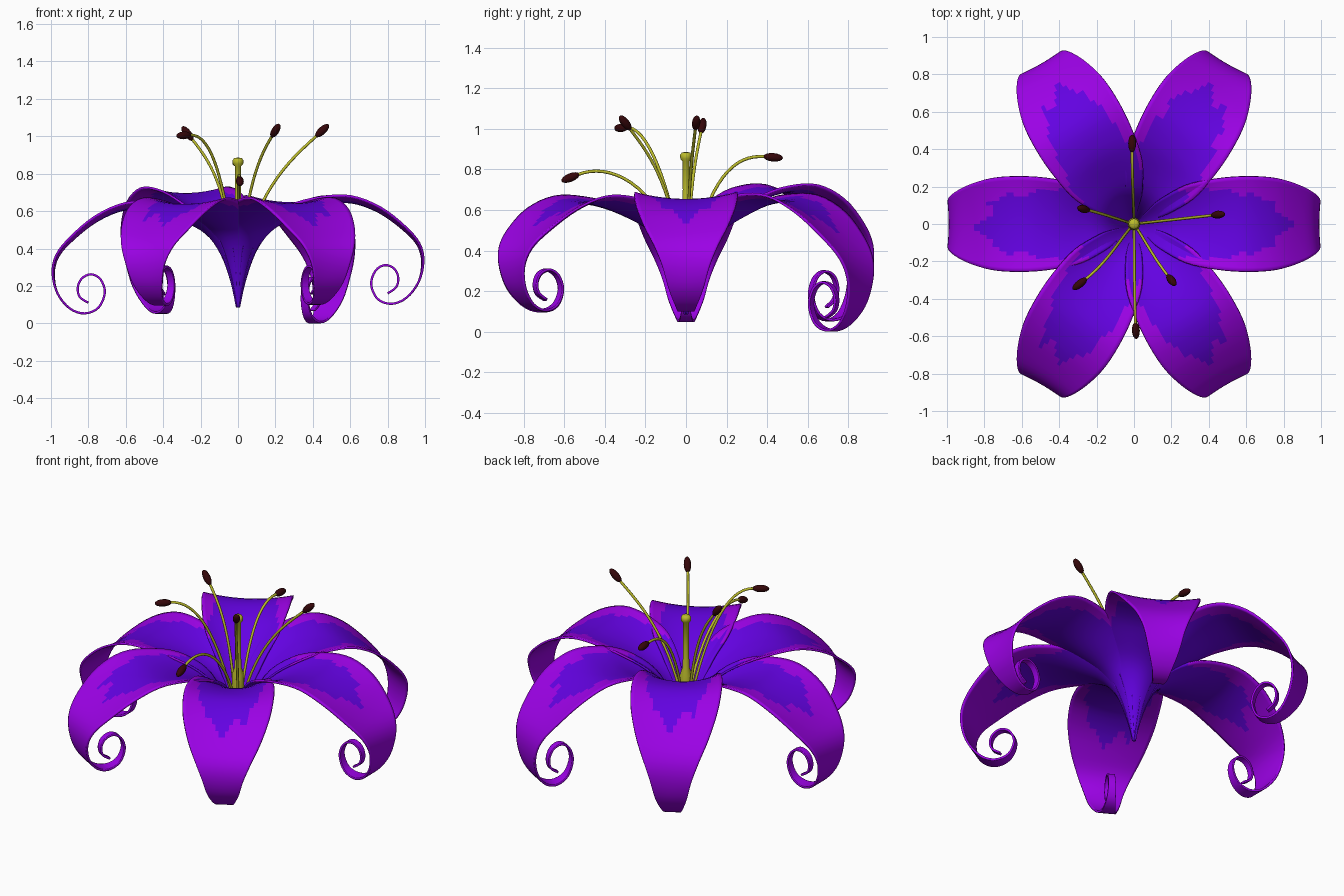
import bpy, bmesh, math, random
from mathutils import Vector, Matrix

if "Cube" in bpy.data.objects:
    bpy.data.objects.remove(bpy.data.objects["Cube"])

random.seed(4)

def material(name, rgb):
    m = bpy.data.materials.new(name)
    m.diffuse_color = (*rgb, 1)
    m.use_nodes = True
    m.node_tree.nodes["Principled BSDF"].inputs["Base Color"].default_value = m.diffuse_color
    return m

INDIGO = material("indigo", (0.125, 0.0005, 0.76))
PURPLE = material("purple", (0.33, 0.0005, 0.79))
YELLOW = material("olive_yellow", (0.50, 0.50, 0.025))
MAROON = material("dark_maroon", (0.036, 0.002, 0.003))

def mesh_object(name, bm, mats):
    me = bpy.data.meshes.new(name)
    bm.to_mesh(me)
    bm.free()
    for p in me.polygons:
        p.use_smooth = True
    for m in mats:
        me.materials.append(m)
    ob = bpy.data.objects.new(name, me)
    bpy.context.collection.objects.link(ob)
    return ob

# Petal midrib: radius, height, half width, edge lift
RIB = [(0, .085, .008, .002), (.033, .22, .026, .008), (.088, .37, .065, .022), (.17, .482, .13, .05),
       (.30, .552, .205, .064), (.45, .602, .242, .045), (.60, .610, .255, .032), (.75, .55, .245, .025),
       (.88, .45, .205, .018), (.96, .36, .158, .012), (.985, .265, .118, .006), (.965, .16, .088, 0),
       (.90, .08, .055, 0), (.82, .053, .038, 0), (.745, .085, .026, 0), (.712, .165, .021, 0),
       (.735, .235, .02, 0), (.785, .262, .02, 0), (.835, .24, .019, 0), (.857, .19, .018, 0),
       (.845, .14, .017, 0), (.80, .11, .014, 0)]

def spline(pts, sub):
    out = []
    n = len(pts)
    for i in range(n - 1):
        a, b, c, d = (Vector(pts[min(max(j, 0), n - 1)]) for j in (i - 1, i, i + 1, i + 2))
        for k in range(sub):
            t = k / sub
            out.append(0.5 * (2 * b + (c - a) * t + (2 * a - 5 * b + 4 * c - d) * t * t
                              + (3 * b - a - 3 * c + d) * t ** 3))
    return out + [Vector(pts[-1])]

def indigo_limit(p):
    if p < 3.6:
        return 1.1
    return max(0.45, 0.95 - 0.13 * (p - 3.6))

def petal(name, angle, zscale, tilt):
    SUB, ACROSS = 4, 24
    rows = spline(RIB, SUB)
    for q in rows:
        s = 1 + (zscale - 1) * min(1, q[0] / 0.4)
        q[1] = 0.35 + (q[1] - 0.35) * s + tilt * q[0] / 0.8
    bm = bmesh.new()
    rot = Matrix.Rotation(math.radians(angle), 3, 'Z')
    grid = []
    for i, q in enumerate(rows):
        a, b = rows[max(i - 1, 0)], rows[min(i + 1, len(rows) - 1)]
        tan = Vector((b[0] - a[0], b[1] - a[1])).normalized()
        nr, nz = -tan.y, tan.x
        line = []
        for j in range(ACROSS + 1):
            v = 2 * j / ACROSS - 1
            h = q[3] * v * v
            line.append(bm.verts.new(rot @ Vector((q[0] + nr * h, q[2] * v, q[1] + nz * h))))
        grid.append(line)
    # Indigo throat with a ragged border, purple margin and tip
    ph = random.uniform(0, 6)
    for i in range(len(rows) - 1):
        p = (i + 0.5) / SUB
        lim = indigo_limit(p) + 0.04 * math.sin(p * 7 + ph)
        for j in range(ACROSS):
            f = bm.faces.new((grid[i][j], grid[i + 1][j], grid[i + 1][j + 1], grid[i][j + 1]))
            v = (2 * j + 1) / ACROSS - 1
            end = 7.4 - 0.9 * v * v + 0.3 * math.sin(9 * v + ph)
            f.material_index = 0 if (abs(v) < lim and p < end) else 1
    ob = mesh_object(name, bm, [INDIGO, PURPLE])
    sol = ob.modifiers.new("thickness", 'SOLIDIFY')
    sol.thickness = 0.012
    sol.offset = 0

# Six petals: height scale and upward tilt
PETALS = [(1.0, .05), (1.13, -.008), (1.16, .05), (1.0, 0), (.97, .038), (.97, .042)]
for k, (zs, tilt) in enumerate(PETALS):
    petal(f"petal_{k + 1}", 60 * k, zs, tilt)

# Stamens: anther centre and the direction it points
STAMENS = [((.45, .05, 1.03), (.7, .08, .65)), ((-.01, .43, .86), (0, 1, -.08)),
           ((-.27, .08, 1.015), (-.6, .15, .75)), ((-.29, -.32, 1.005), (-.75, -.6, -.05)),
           ((.20, -.30, 1.03), (.4, -.5, .65)), ((.01, -.57, .76), (.05, -1, -.4))]

for k, (pos, d) in enumerate(STAMENS):
    pos, d = Vector(pos), Vector(d).normalized()
    out = Vector((pos.x, pos.y, 0))
    end = pos - d * 0.04
    p0 = Vector((0, 0, .35)) + out.normalized() * 0.025
    p1 = out * 0.27 + Vector((0, 0, .75))
    p2 = end - d * 0.16
    cu = bpy.data.curves.new(f"filament_{k + 1}", 'CURVE')
    cu.dimensions = '3D'
    cu.bevel_depth = 0.0078
    cu.bevel_resolution = 2
    cu.use_fill_caps = True
    sp = cu.splines.new('POLY')
    N = 16
    sp.points.add(N)
    for i in range(N + 1):
        t = i / N
        u = 1 - t
        c = p0 * u ** 3 + p1 * 3 * u * u * t + p2 * 3 * u * t * t + end * t ** 3
        sp.points[i].co = (*c, 1)
    sp.use_smooth = True
    cu.materials.append(YELLOW)
    bpy.context.collection.objects.link(bpy.data.objects.new(f"filament_{k + 1}", cu))

    bm = bmesh.new()
    m = (Matrix.Translation(pos) @ d.to_track_quat('Z', 'Y').to_matrix().to_4x4()
         @ Matrix.Diagonal((.021, .021, .048, 1)))
    bmesh.ops.create_uvsphere(bm, u_segments=12, v_segments=8, radius=1, matrix=m)
    mesh_object(f"anther_{k + 1}", bm, [MAROON])

# Pistil: ovary, style and stigma as one turned profile
PROFILE = [(0, .30), (.025, .31), (.034, .40), (.033, .52), (.02, .56), (.016, .70),
           (.017, .84), (.028, .852), (.029, .872), (.02, .884), (0, .886)]
bm = bmesh.new()
vs = [bm.verts.new((r, 0, z)) for r, z in PROFILE]
es = [bm.edges.new(e) for e in zip(vs, vs[1:])]
bmesh.ops.spin(bm, geom=vs + es, cent=(0, 0, 0), axis=(0, 0, 1), angle=2 * math.pi, steps=16)
bmesh.ops.remove_doubles(bm, verts=bm.verts[:], dist=1e-4)
bmesh.ops.recalc_face_normals(bm, faces=bm.faces[:])
mesh_object("pistil", bm, [YELLOW])
